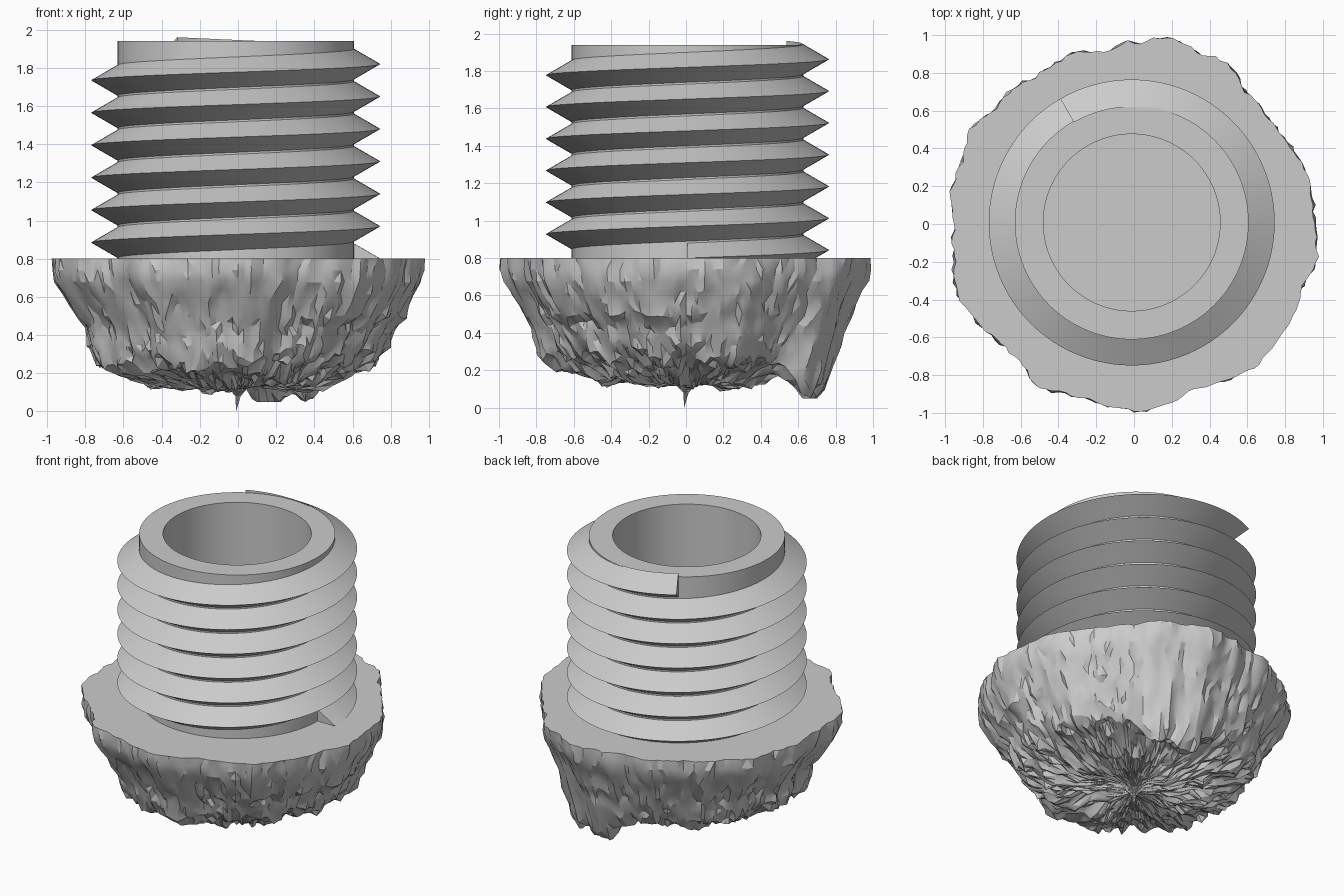
import bpy, bmesh, math, random
from mathutils import Vector, noise

if "Cube" in bpy.data.objects:
    bpy.data.objects.remove(bpy.data.objects["Cube"])

random.seed(4)
CX, CY = -0.012, 0.008          # axis of the threaded neck
RIM_Z, TOP_Z = 0.8, 1.94

grey = bpy.data.materials.new("plain grey")
grey.diffuse_color = (0.6, 0.6, 0.6, 1)
grey.use_nodes = True
grey.node_tree.nodes["Principled BSDF"].inputs["Base Color"].default_value = grey.diffuse_color


def finish(name, bm, angle):
    bmesh.ops.recalc_face_normals(bm, faces=bm.faces)
    me = bpy.data.meshes.new(name)
    bm.to_mesh(me)
    bm.free()
    ob = bpy.data.objects.new(name, me)
    bpy.context.collection.objects.link(ob)
    me.materials.append(grey)
    bpy.ops.object.select_all(action='DESELECT')
    ob.select_set(True)
    bpy.context.view_layer.objects.active = ob
    bpy.ops.object.shade_smooth_by_angle(angle=math.radians(angle))
    return ob


def bridge(bm, a, b):
    n = len(a)
    for i in range(n):
        j = (i + 1) % n
        bm.faces.new((a[i], a[j], b[j], b[i]))


# Hollow neck with a floor level with the rock top
bm = bmesh.new()
rings = []
for r, z in ((0.619, RIM_Z - 0.02), (0.619, TOP_Z), (0.468, TOP_Z), (0.468, RIM_Z + 0.002)):
    rings.append([bm.verts.new((CX + r * math.cos(math.tau * i / 128),
                                CY + r * math.sin(math.tau * i / 128), z))
                  for i in range(128)])
for a, b in zip(rings, rings[1:]):
    bridge(bm, a, b)
bm.faces.new(rings[-1])
finish("neck_tube", bm, 30)

# Helical thread: triangular section swept six and a third turns
bm = bmesh.new()
PITCH, TURNS, PER_TURN = 0.17, 6 + 1 / 3, 96
sections = []
for i in range(int(TURNS * PER_TURN) + 1):
    t = i / PER_TURN
    c, s = math.cos(math.tau * t), math.sin(math.tau * t)
    sections.append([bm.verts.new((CX + r * c, CY + r * s, RIM_Z + PITCH * t + dz))
                     for r, dz in ((0.612, -0.084), (0.757, 0), (0.612, 0.084))])
for a, b in zip(sections, sections[1:]):
    bridge(bm, a, b)
bm.faces.new(sections[0])
bm.faces.new(sections[-1])
# trim the start of the thread that sinks below the rock top
bmesh.ops.bisect_plane(bm, geom=bm.verts[:] + bm.edges[:] + bm.faces[:],
                       plane_co=(0, 0, RIM_Z - 0.005), plane_no=(0, 0, -1), clear_outer=True)
finish("screw_thread", bm, 30)

# Broken rock base: irregular outline (radius every 10 degrees) and a falling profile
OUTLINE = (.96, .95, .96, .91, .91, .92, .985, .965, 1.0, .96, .935, .96,
           .935, .96, .96, 1.0, .965, .985, .955, .97, 1.01, .985, .95, .94,
           1.0, .955, .965, .99, .965, .93, .95, .99, .965, .97, .96, .985)
PROFILE = ((1, .8), (1, .74), (.985, .68), (.955, .62), (.925, .56), (.9, .5), (.875, .45),
           (.855, .4), (.83, .35), (.8, .3), (.765, .26), (.715, .235), (.65, .215), (.58, .195),
           (.51, .175), (.45, .155), (.38, .145), (.31, .14), (.24, .14), (.17, .135),
           (.1, .13), (.05, .12), (.014, .08))
LUMPS = ((0.13, 0.69, 0.17), (0.40, 0.66, 0.19), (0.27, 0.68, 0.1),
         (0.40, 0.05, 0.04), (-0.15, -0.5, 0.04))
N = 180


def outline(deg):
    k, f = int(deg // 10), (deg % 10) / 10
    return OUTLINE[k % 36] * (1 - f) + OUTLINE[(k + 1) % 36] * f


bm = bmesh.new()
rings = []
for k, (pr, pz) in enumerate(PROFILE):
    ring = []
    low = min(1, k / 10)                       # roughness grows downward
    for i in range(N):
        a = math.tau * i / N
        c, s = math.cos(a), math.sin(a)
        streak = noise.noise(Vector((c * 9, s * 9, pz * 2.5)))
        chip = noise.noise(Vector((c * 22 * max(pr, .3), s * 22 * max(pr, .3), pz * 7 + 5)))
        r = outline(math.degrees(a)) * pr
        # left and front sides slope in more at mid height
        hollow = max(0, 1 - abs(pz - 0.43) / 0.24)
        r -= hollow * (0.065 * max(0, -c) ** 2 + 0.035 * max(0, -s) ** 2)
        # undercut ledge on the front right side
        if 0.2 < pz < 0.47:
            r -= 0.045 * max(0, math.cos(a + 0.5)) ** 4
        r *= 1 + (0.012 + 0.03 * low) * streak + (0.016 + 0.022 * low) * chip
        r += random.uniform(-0.007, 0.007) * min(1, pr * 3)
        x, y, z = r * c, r * s, pz
        if k:
            fade = min(1, pr * 4)
            z += low * fade * (0.06 * noise.noise(Vector((x * 5, y * 5, 3))) +
                               0.05 * noise.noise(Vector((x * 14, y * 14, 8))) +
                               random.uniform(-0.012, 0.012))
            for lx, ly, depth in LUMPS:
                z -= low * depth * math.exp(-((x - lx) ** 2 + (y - ly) ** 2) / 0.012)
            z = max(z, 0.05)
        ring.append(bm.verts.new((max(-.98, min(.98, x)), max(-1, min(1, y)), z)))
    rings.append(ring)
for a, b in zip(rings, rings[1:]):
    bridge(bm, a, b)
bm.faces.new(rings[0])                         # flat cut top
tip = bm.verts.new((-0.01, -0.01, 0))          # small spike underneath
for i in range(N):
    bm.faces.new((rings[-1][i], rings[-1][(i + 1) % N], tip))
bmesh.ops.triangulate(bm, faces=bm.faces)
finish("rock_base", bm, 25)
